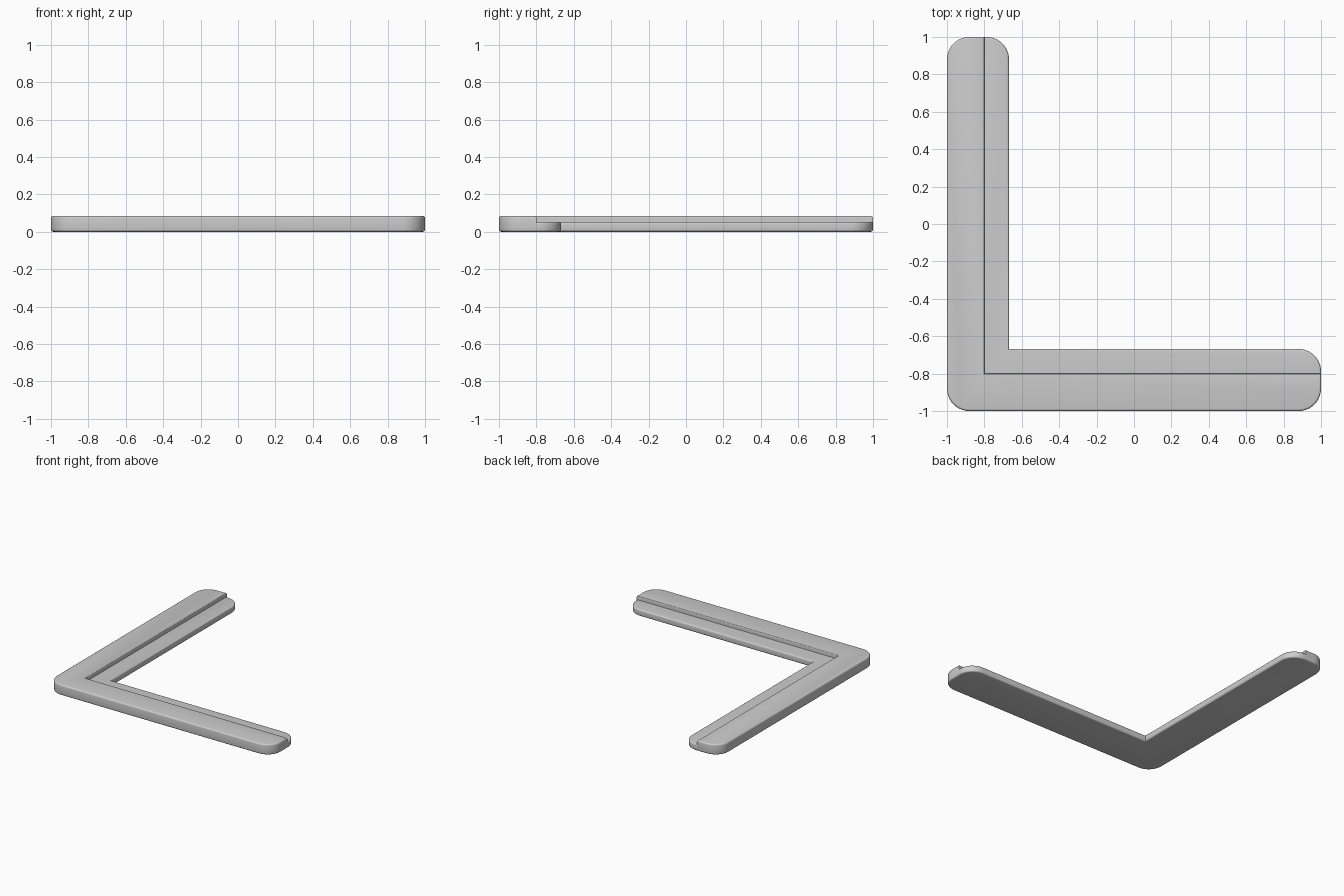
import bpy, bmesh, math
from mathutils import Vector

if "Cube" in bpy.data.objects:
    bpy.data.objects.remove(bpy.data.objects["Cube"])

H, LEDGE_H = 0.085, 0.053      # full height, ledge height
STEP, INNER = -0.80, -0.668    # riser line, inner edge of the ledge
R, B = 0.12, 0.012             # corner radius in plan, edge rounding

grey = bpy.data.materials.new("grey plastic")
grey.diffuse_color = (0.6, 0.6, 0.6, 1)
grey.use_nodes = True
grey.node_tree.nodes["Principled BSDF"].inputs["Base Color"].default_value = grey.diffuse_color


def rounded(corners, n=10):
    """Plan outline with each (x, y, radius) right-angle corner rounded."""
    pts = []
    for i, (x, y, r) in enumerate(corners):
        p = Vector((x, y))
        if r == 0:
            pts.append(p)
            continue
        a = (Vector(corners[i - 1][:2]) - p).normalized()
        b = (Vector(corners[(i + 1) % len(corners)][:2]) - p).normalized()
        c = p + (a + b) * r
        for k in range(n + 1):
            t = k / n * math.pi / 2
            pts.append(c - b * r * math.cos(t) - a * r * math.sin(t))
    return pts


def body_outline(d, e):
    s = STEP - e
    return rounded([(-1 + d, -1 + d, R - d), (1 - d, -1 + d, R - d), (1 - d, s, 0),
                    (s, s, 0), (s, 1 - d, 0), (-1 + d, 1 - d, R - d)])


def ledge_outline(d, e):
    i = INNER - d
    return rounded([(STEP, STEP, 0), (1 - d, STEP, 0), (1 - d, i, R - d),
                    (i, i, 0), (i, 1 - d, R - d), (STEP, 1 - d, 0)])


def stack(name, outline, top, riser):
    """Loft the outline upward with rounded bottom and top edges."""
    levels, n = [], 4
    for k in range(n + 1):
        t = k / n * math.pi / 2
        levels.append((B * (1 - math.sin(t)), 0, B * (1 - math.cos(t))))
    for k in range(n + 1):
        t = k / n * math.pi / 2
        q = 1 - math.cos(t)
        levels.append((B * q, riser * q, top - B + B * math.sin(t)))
    bm = bmesh.new()
    rings = [[bm.verts.new((p.x, p.y, z)) for p in outline(d, e)] for d, e, z in levels]
    for lo, hi in zip(rings, rings[1:]):
        for i in range(len(lo)):
            j = (i + 1) % len(lo)
            bm.faces.new((lo[i], lo[j], hi[j], hi[i]))
    bm.faces.new(rings[0][::-1])
    bm.faces.new(rings[-1])
    bmesh.ops.recalc_face_normals(bm, faces=bm.faces)
    me = bpy.data.meshes.new(name)
    bm.to_mesh(me)
    bm.free()
    me.materials.append(grey)
    ob = bpy.data.objects.new(name, me)
    bpy.context.collection.objects.link(ob)
    bpy.ops.object.select_all(action='DESELECT')
    ob.select_set(True)
    bpy.context.view_layer.objects.active = ob
    bpy.ops.object.shade_smooth_by_angle(angle=math.radians(35))


# Tall outer frame and the low ledge along its inside
stack("corner_frame", body_outline, H, 0.006)
stack("inner_ledge", ledge_outline, LEDGE_H, 0)
